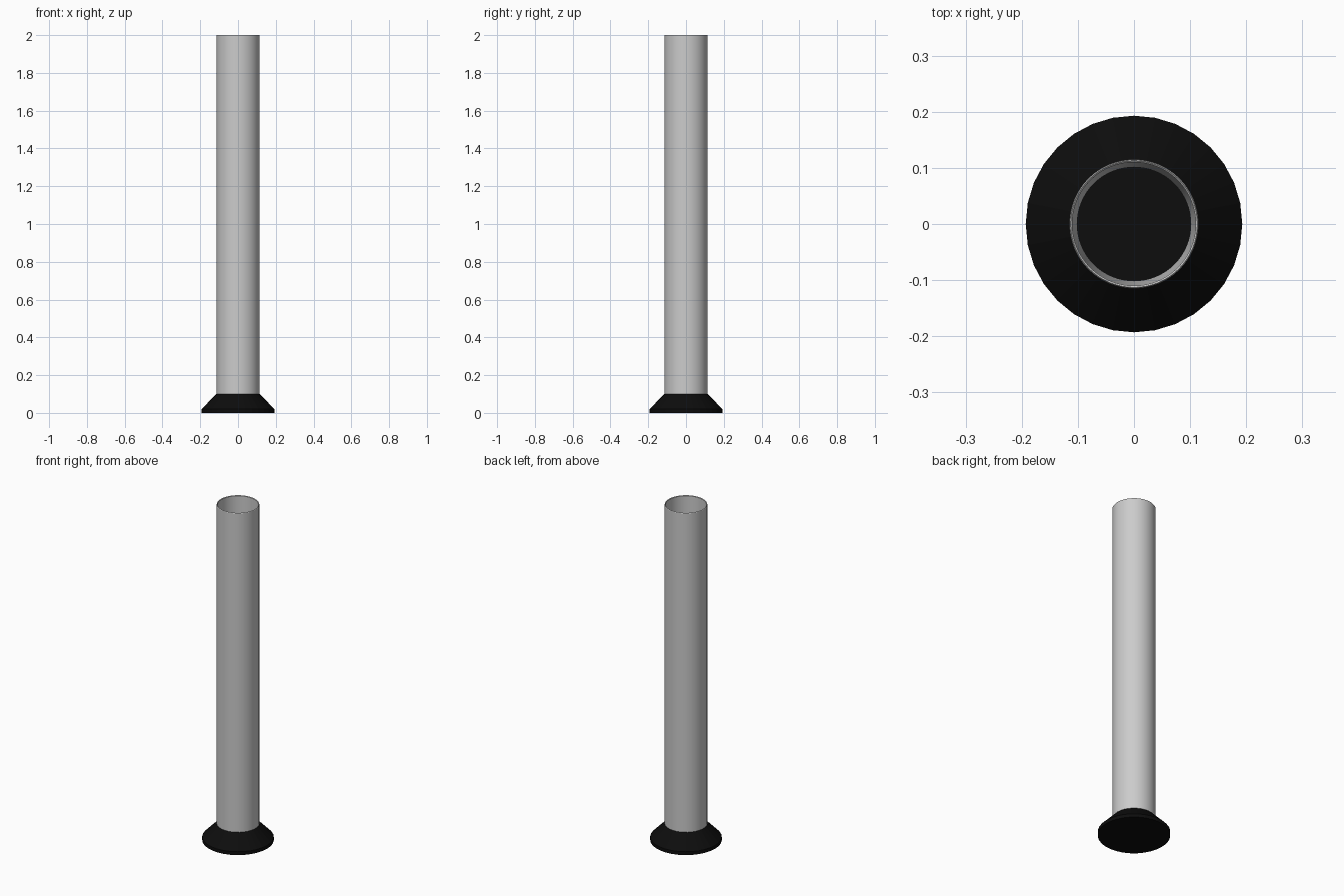
import bpy, bmesh, math

if "Cube" in bpy.data.objects:
    bpy.data.objects.remove(bpy.data.objects["Cube"])


def lathe(name, profile, sides, closed=False):
    """Revolve a list of (radius, height) points about the z axis."""
    bm = bmesh.new()
    rings = []
    for r, z in profile:
        rings.append([bm.verts.new((r * math.cos(2 * math.pi * i / sides),
                                    r * math.sin(2 * math.pi * i / sides), z))
                      for i in range(sides)])
    pairs = list(zip(rings, rings[1:]))
    if closed:
        pairs.append((rings[-1], rings[0]))
    else:
        bm.faces.new(rings[0])
        bm.faces.new(rings[-1])
    for a, b in pairs:
        for i in range(sides):
            j = (i + 1) % sides
            bm.faces.new((a[i], a[j], b[j], b[i]))
    bmesh.ops.recalc_face_normals(bm, faces=bm.faces)
    mesh = bpy.data.meshes.new(name)
    bm.to_mesh(mesh)
    bm.free()
    obj = bpy.data.objects.new(name, mesh)
    bpy.context.collection.objects.link(obj)
    return obj


# Black flared foot, faceted, with a short vertical lip
foot = lathe("base", [(0.193, 0.0), (0.193, 0.02), (0.115, 0.1)], 32)
black = bpy.data.materials.new("black")
black.diffuse_color = (0.004, 0.004, 0.004, 1)
black.use_nodes = True
black.node_tree.nodes["Principled BSDF"].inputs["Base Color"].default_value = black.diffuse_color
foot.data.materials.append(black)

# Open thin-walled tube, its bore narrowing slightly towards the foot
tube = lathe("tube", [(0.115, 0.098), (0.115, 1.997), (0.113, 2.0),
                      (0.110, 1.997), (0.102, 0.098)], 64, closed=True)
bpy.ops.object.select_all(action='DESELECT')
tube.select_set(True)
bpy.context.view_layer.objects.active = tube
bpy.ops.object.shade_smooth_by_angle(angle=math.radians(30))
